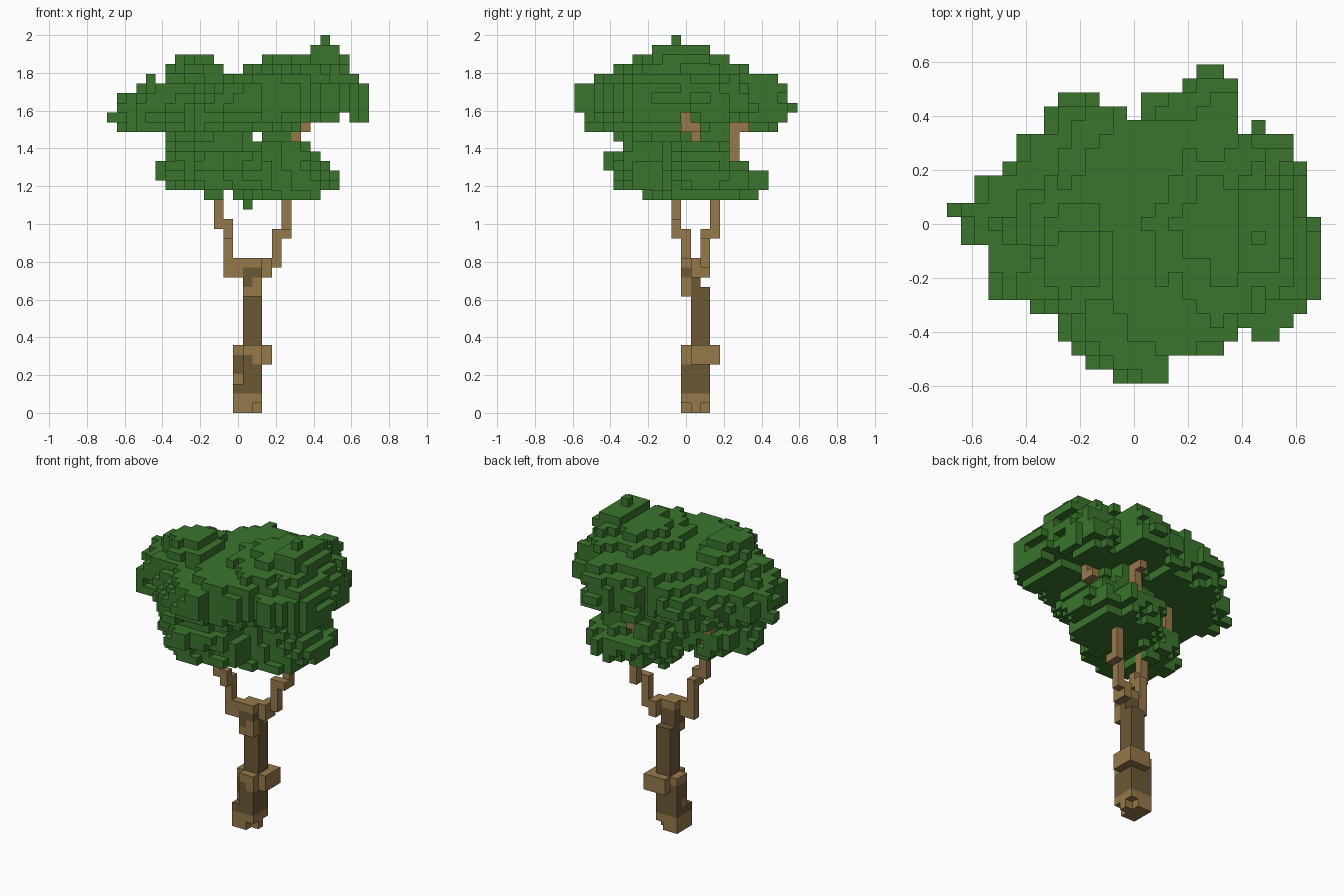
import bpy, bmesh, random
from math import floor
from mathutils import Vector

random.seed(4)
cube = bpy.data.objects.get("Cube")
if cube:
    bpy.data.objects.remove(cube)

# Block grid: columns across x, rows along y, levels up z
COLS, ROWS, LEVELS = 27, 23, 39
UNIT = 2 / LEVELS


def make_material(name, color):
    mat = bpy.data.materials.new(name)
    mat.use_nodes = True
    mat.diffuse_color = (*color, 1)
    mat.node_tree.nodes["Principled BSDF"].inputs["Base Color"].default_value = (*color, 1)
    return mat


leaf_green = make_material("leaf green", (0.041, 0.178, 0.026))
light_bark = make_material("light bark", (0.305, 0.19, 0.07))
dark_bark = make_material("dark bark", (0.15, 0.098, 0.036))


def block(cells, i, j, k, mat=0):
    """Fill a box of cells; each argument is a (first, last) pair."""
    for x in range(i[0], i[1] + 1):
        for y in range(j[0], j[1] + 1):
            for z in range(k[0], k[1] + 1):
                cells[x, y, z] = mat


def posts(chain):
    """Fill a chain of posts, each (column, row, first level, last level)."""
    cells = {}
    for i, j, low, high in chain:
        block(cells, (i, i), (j, j), (low, high))
    return cells


def build_blocks(name, cells, mats):
    """Make only the outer faces of a set of unit blocks."""
    bm = bmesh.new()
    corners = {}

    def corner(p):
        key = tuple(p)
        if key not in corners:
            corners[key] = bm.verts.new(
                ((p[0] - COLS / 2) * UNIT, (p[1] - ROWS / 2) * UNIT, p[2] * UNIT))
        return corners[key]

    for cell, mat in cells.items():
        for axis in range(3):
            u, v = Vector((0, 0, 0)), Vector((0, 0, 0))
            u[(axis + 1) % 3] = v[(axis + 2) % 3] = 1
            for side in (0, 1):
                beside = list(cell)
                beside[axis] += 2 * side - 1
                if tuple(beside) in cells:
                    continue
                base = Vector(cell)
                base[axis] += side
                loop = [base, base + u, base + u + v, base + v]
                if not side:
                    loop.reverse()
                face = bm.faces.new([corner([round(c) for c in p]) for p in loop])
                face.material_index = mat
    mesh = bpy.data.meshes.new(name)
    bm.to_mesh(mesh)
    bm.free()
    for m in mats:
        mesh.materials.append(m)
    obj = bpy.data.objects.new(name, mesh)
    bpy.context.collection.objects.link(obj)


# Trunk: thick foot, offset knot, slender stem and a fork
LIGHT, DARK = 0, 1
trunk = {}
block(trunk, (13, 15), (11, 13), (0, 1), LIGHT)
block(trunk, (13, 15), (11, 13), (2, 5), DARK)
block(trunk, (13, 15), (11, 13), (6, 6), LIGHT)
block(trunk, (15, 15), (11, 11), (5, 5), LIGHT)
block(trunk, (13, 13), (12, 12), (3, 3), LIGHT)
block(trunk, (14, 16), (12, 14), (5, 6), LIGHT)
block(trunk, (14, 15), (12, 13), (7, 12), DARK)
block(trunk, (14, 15), (11, 11), (12, 12), LIGHT)
block(trunk, (14, 15), (11, 12), (13, 14), DARK)
block(trunk, (15, 15), (11, 11), (13, 13), LIGHT)
block(trunk, (14, 15), (11, 12), (15, 15), LIGHT)

# Chipped corners of the foot
for chip in [(15, 11, 0), (15, 13, 0)] + [(13, 11, z) for z in range(3, 7)]:
    del trunk[chip]

# Branches: one leans front right, the other back left and splits in two
right_branch = posts([(13, 11, 14, 15), (12, 11, 14, 18), (12, 10, 18, 19),
                      (11, 10, 19, 24), (10, 11, 24, 26), (9, 12, 26, 29)])
left_branch = posts([(16, 12, 14, 15), (16, 13, 14, 15), (17, 13, 15, 18),
                     (18, 13, 18, 18), (18, 14, 18, 24),
                     (17, 15, 24, 26), (17, 16, 26, 30), (17, 17, 29, 30),
                     (19, 13, 24, 27), (19, 12, 27, 29), (20, 12, 29, 29),
                     (20, 11, 29, 31)])

# Canopy plan outline: filled column span of every row, front to back
spans = [(12, 15), (10, 15), (9, 19), (8, 23), (8, 24), (6, 25), (3, 26), (3, 26),
         (3, 26), (3, 26), (1, 26), (1, 26), (0, 25), (2, 25), (2, 25), (4, 25),
         (5, 24), (5, 24), (7, 22), (7, 20), (8, 20), (17, 20), (18, 19)]
plan = {(x, y) for y, (a, b) in enumerate(spans) for x in range(a, b + 1)}
plan -= {(13, 19), (11, 20), (12, 20), (13, 20), (21, 18), (21, 3)}

# Leaf layers: (level, first column, last column, first row, last row)
layers = [
    # Lower clump around the right branch
    (22, 10, 11, 7, 11), (23, 6, 16, 4, 13), (24, 5, 16, 4, 13), (25, 5, 16, 3, 13),
    (26, 6, 15, 3, 12), (27, 6, 15, 5, 12), (28, 6, 14, 4, 11),
    # Lower clump around the left branch
    (22, 13, 21, 8, 18), (23, 12, 23, 9, 19), (24, 12, 23, 9, 19), (25, 12, 22, 9, 17),
    (26, 13, 21, 9, 17), (27, 13, 20, 9, 16), (28, 16, 18, 12, 15),
    # Wide upper crown
    (29, 1, 19, 1, 20), (30, 0, 26, 1, 21), (32, 1, 26, 0, 22),
    (33, 3, 26, 0, 21), (34, 6, 25, 2, 20),
    # Two tops
    (35, 6, 11, 5, 13), (36, 7, 10, 6, 11),
    (35, 14, 24, 4, 17), (36, 16, 24, 7, 15), (37, 21, 23, 8, 13), (38, 22, 22, 10, 10)]
leaves = {(x, y, 31): 0 for x, y in plan if x > 0}
for level, x0, x1, y0, y1 in layers:
    ragged = {}
    for x in range(x0, x1 + 1):
        for y in range(y0, y1 + 1):
            # Small clumps share one random scale so the rim looks ragged
            s = ragged.setdefault((x // 2, y // 2), random.uniform(0.93, 1.07))
            u = 0.5 + s * ((x + 0.5 - x0) / (x1 + 1 - x0) - 0.5)
            v = 0.5 + s * ((y + 0.5 - y0) / (y1 + 1 - y0) - 0.5)
            inside = (floor(u * COLS), floor(v * ROWS)) in plan or x1 - x0 < 3
            if inside and (x, y) in plan:
                leaves[x, y, level] = 0
block(leaves, (14, 14), (14, 14), (21, 22))
block(leaves, (4, 4), (10, 11), (34, 34))


# Openings where the branches show between the leaf masses
def open_gap(c):
    x, y, z = c
    side_gap = x > 18 and 11 <= y <= 12 and 28 <= z <= 30
    back_gap = x > 16 and 16 <= y <= 17 and 26 <= z <= 29
    return side_gap or back_gap or (x == 24 and z == 30)


wood = {**trunk, **left_branch, **right_branch}
leaves = {c: m for c, m in leaves.items() if c not in wood and not open_gap(c)}

build_blocks("trunk", trunk, [light_bark, dark_bark])
build_blocks("left_branch", left_branch, [light_bark])
build_blocks("right_branch", right_branch, [light_bark])
build_blocks("leaf_canopy", leaves, [leaf_green])
